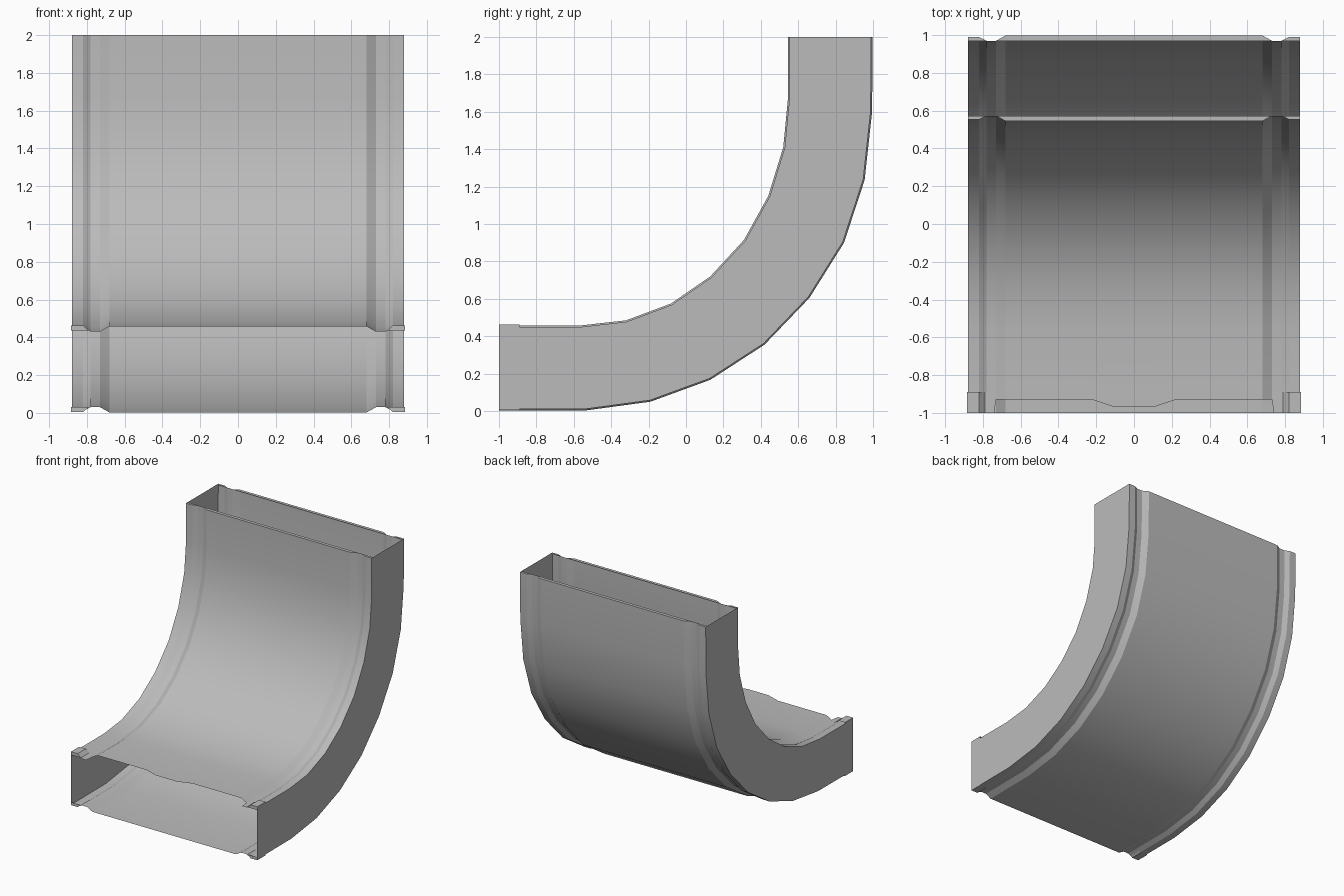
import bpy, bmesh, math
from mathutils import Vector

cube = bpy.data.objects.get("Cube")
if cube:
    bpy.data.objects.remove(cube)

grey = bpy.data.materials.new("galvanised_grey")
grey.use_nodes = True
COLOUR = (0.5, 0.5, 0.5, 1)
grey.diffuse_color = COLOUR
grey.node_tree.nodes["Principled BSDF"].inputs["Base Color"].default_value = COLOUR

# Side outlines of the bend as (y, z), from the front mouth to the top mouth
INNER = [(-1, .458), (-.56, .458), (-.32, .485), (-.08, .575), (.13, .72),
         (.31, .915), (.44, 1.15), (.52, 1.41), (.545, 1.67), (.545, 2)]
OUTER = [(-1, .002), (-.53, .004), (-.19, .05), (.13, .167), (.42, .355),
         (.66, .605), (.845, .90), (.955, 1.235), (.995, 1.6), (.998, 2)]

# Half of the wall section: (x, depth below the raised middle panel)
GROOVE, EDGE = .028, .008
HALF = [(.1, 0), (.22, 0), (.68, 0), (.73, GROOVE), (.74, GROOVE),
        (.78, GROOVE), (.82, EDGE), (.88, EDGE)]
SECTION = [(-x, d) for x, d in reversed(HALF)] + HALF


def inward(path, i, side):
    """Unit normal of the path, pointing into the duct."""
    a, b = path[max(i - 1, 0)], path[min(i + 1, len(path) - 1)]
    t = Vector((b[0] - a[0], b[1] - a[1])).normalized()
    return Vector((-t.y, t.x)) * side


def make_object(name, bm):
    bmesh.ops.recalc_face_normals(bm, faces=bm.faces)
    mesh = bpy.data.meshes.new(name)
    bm.to_mesh(mesh)
    bm.free()
    mesh.materials.append(grey)
    obj = bpy.data.objects.new(name, mesh)
    bpy.context.collection.objects.link(obj)
    bpy.ops.object.select_all(action='DESELECT')
    obj.select_set(True)
    bpy.context.view_layer.objects.active = obj
    bpy.ops.object.shade_smooth_by_angle(angle=math.radians(20))
    return obj


def bridge(bm, a, b, closed=True):
    n = len(a)
    for i in range(n if closed else n - 1):
        j = (i + 1) % n
        bm.faces.new((a[i], a[j], b[j], b[i]))


def lip(bm, row, section, direction):
    """Flat rim filling a wall's end down to the groove depth."""
    low = [bm.verts.new(v.co + direction * (GROOVE - d))
           for v, (x, d) in zip(row, section)]
    for i in range(len(row) - 1):
        if section[i][1] < GROOVE or section[i + 1][1] < GROOVE:
            ids = [row[i], row[i + 1]]
            ids += [low[k] for k in (i + 1, i) if section[k][1] < GROOVE]
            bm.faces.new(ids)


def front_trim(x):
    """Front edge of the upper wall, with a tongue in the middle."""
    return -1 if abs(x) > .735 else -.97 if abs(x) < .15 else -.93


# Curved duct body: one open sheet swept along both outlines
bm = bmesh.new()
rings = []
for i in range(len(OUTER)):
    ring = []
    for path, side, section in ((OUTER, 1, SECTION), (INNER, -1, SECTION[::-1])):
        n = inward(path, i, side)
        for x, d in section:
            y, z = Vector(path[i]) + n * d
            if i == 0 and path is INNER:
                y = front_trim(x)
            ring.append(bm.verts.new((x, y, z)))
    rings.append(ring)
for a, b in zip(rings, rings[1:]):
    bridge(bm, a, b)
count = len(SECTION)
lip(bm, rings[-1][:count], SECTION, Vector((0, -1, 0)))
lip(bm, rings[-1][count:], SECTION[::-1], Vector((0, 1, 0)))
make_object("curved_duct", bm)

# Collars wrapping the two sides of the front mouth
for side, name in ((1, "left_collar"), (-1, "right_collar")):
    bm = bmesh.new()
    top = [(.78, .435), (.79, .435), (.82, .463), (.883, .463)]
    bottom = [(.883, .005), (.82, .005), (.79, .03), (.78, .03)]
    rows = [[bm.verts.new((side * x, y, z)) for x, z in top + bottom]
            for y in (-1, -.89)]
    bridge(bm, *rows, closed=False)
    # Front rim of the collar, at top and bottom
    for ids, z in ((rows[0][1:4], .435), (rows[0][4:7], .03)):
        outer_end = max(ids, key=lambda v: abs(v.co.x))
        corner = bm.verts.new((outer_end.co.x, -1, z))
        bm.faces.new(ids + [corner] if outer_end is ids[-1] else [corner] + ids)
    make_object(name, bm)
